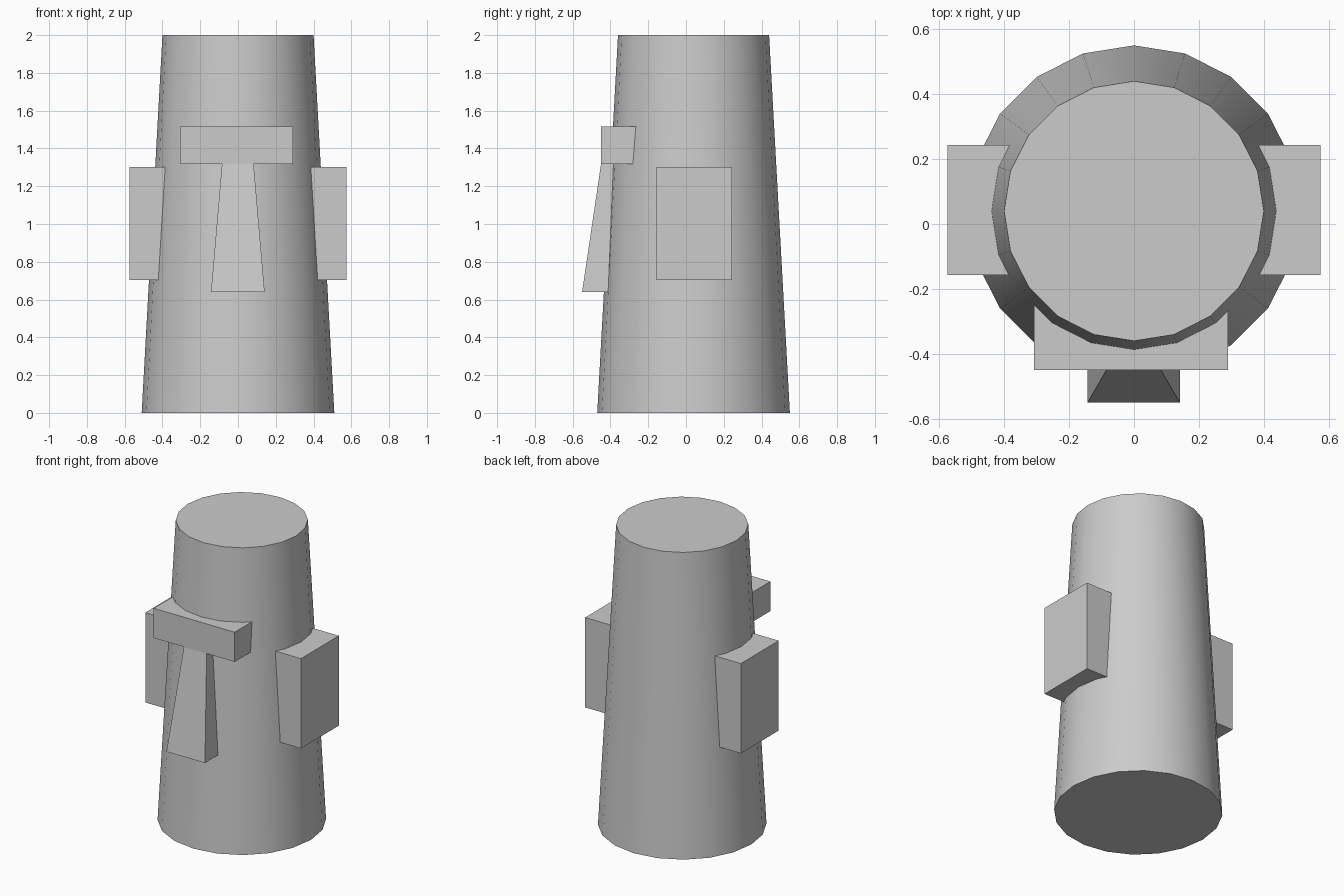
import bpy
import bmesh
import math

cube = bpy.data.objects.get("Cube")
if cube:
    bpy.data.objects.remove(cube, do_unlink=True)

# Single stone colour
stone = bpy.data.materials.new("stone_grey")
stone.use_nodes = True
GREY = (0.6, 0.6, 0.6, 1)
stone.diffuse_color = GREY
stone.node_tree.nodes["Principled BSDF"].inputs["Base Color"].default_value = GREY


def block(name, bottom, top):
    """Block between two level rectangles, each (x0, x1, y0, y1, z)."""
    bm = bmesh.new()
    rings = []
    for x0, x1, y0, y1, z in (bottom, top):
        corners = ((x0, y0), (x1, y0), (x1, y1), (x0, y1))
        rings.append([bm.verts.new((x, y, z)) for x, y in corners])
    low, high = rings
    bm.faces.new(low[::-1])
    bm.faces.new(high)
    for i in range(4):
        j = (i + 1) % 4
        bm.faces.new((low[i], low[j], high[j], high[i]))
    mesh = bpy.data.meshes.new(name)
    bm.to_mesh(mesh)
    bm.free()
    obj = bpy.data.objects.new(name, mesh)
    bpy.context.collection.objects.link(obj)
    mesh.materials.append(stone)
    return obj


# Tapered head with smooth sides and flat ends
bpy.ops.mesh.primitive_cone_add(vertices=20, radius1=0.51, radius2=0.4,
                                depth=2, location=(0, 0.04, 1))
head = bpy.context.object
head.name = "head"
head.data.materials.append(stone)
bpy.ops.object.shade_smooth_by_angle(angle=math.radians(30))

# Brow across the front
brow = (-0.308, 0.29, -0.45, -0.25)
block("brow", (*brow, 1.317), (*brow, 1.515))

# Nose widening and leaning forward towards its base
block("nose", (-0.143, 0.141, -0.55, -0.35, 0.64),
      (-0.085, 0.083, -0.45, -0.25, 1.317))

# Ears on both sides
for name, x0, x1 in (("right_ear", -0.575, -0.375), ("left_ear", 0.375, 0.575)):
    ear = (x0, x1, -0.157, 0.243)
    block(name, (*ear, 0.703), (*ear, 1.303))
